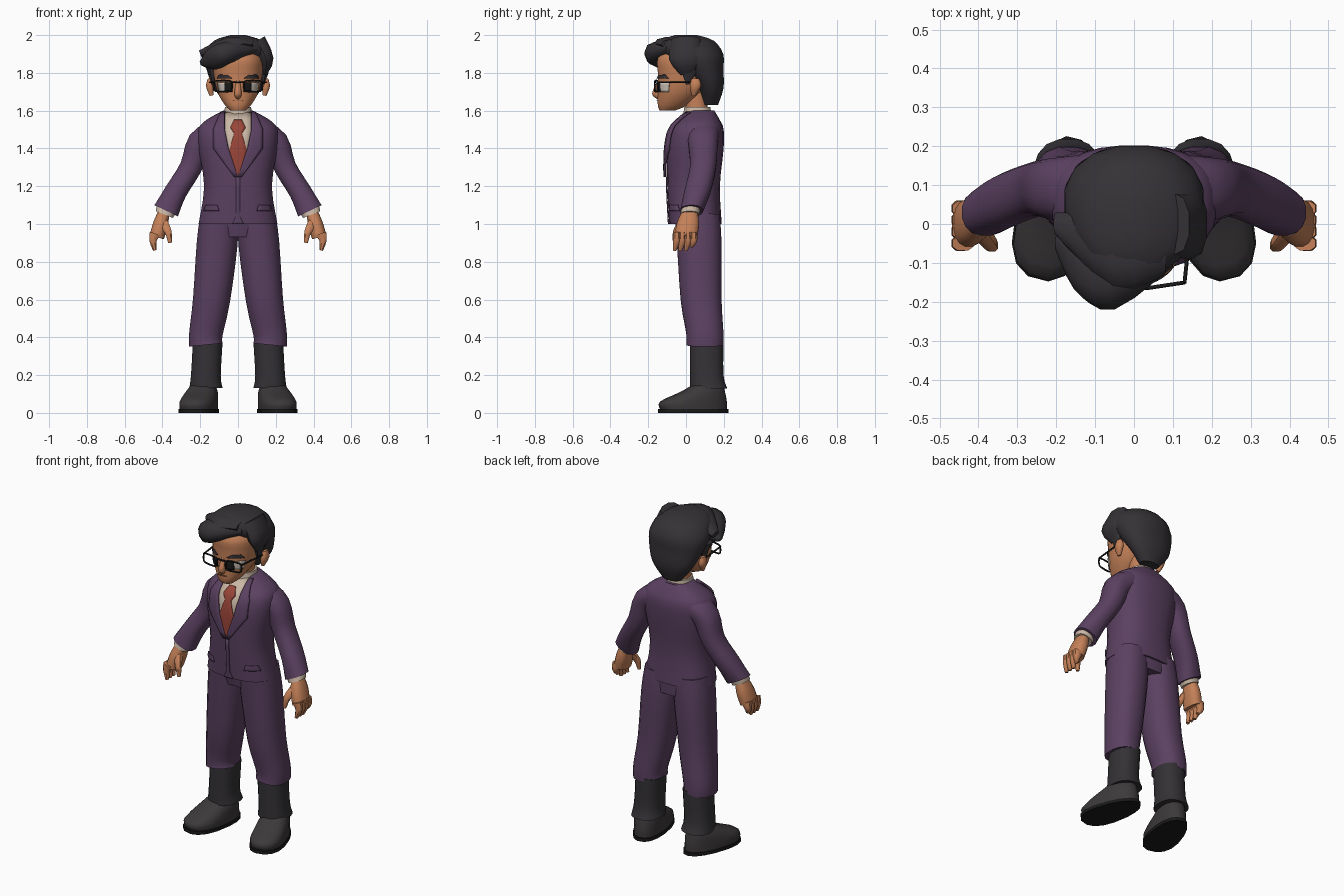
import bpy, bmesh, math
from mathutils import Matrix, Vector

if "Cube" in bpy.data.objects:
    bpy.data.objects.remove(bpy.data.objects["Cube"])


def material(name, *colour):
    mat = bpy.data.materials.new(name)
    mat.use_nodes = True
    mat.diffuse_color = (*colour, 1)
    node = next(n for n in mat.node_tree.nodes if n.type == 'BSDF_PRINCIPLED')
    node.inputs["Base Color"].default_value = (*colour, 1)
    return mat


purple = material("suit purple", .105, .053, .12)
skin = material("warm skin", .56, .22, .1)
cream = material("shirt cream", .6, .48, .38)
red = material("tie red", .32, .06, .04)
charcoal = material("hair charcoal", .036, .032, .037)
sock_grey = material("sock grey", .034, .031, .035)
shoe_grey = material("shoe grey", .046, .041, .044)
black = material("black", .01, .01, .01)
white = material("eye white", .62, .55, .48)
lip = material("lip brown", .33, .11, .05)

parts = []


def finish(name, bm, mat, mirror):
    bmesh.ops.recalc_face_normals(bm, faces=bm.faces)
    mesh = bpy.data.meshes.new(name)
    bm.to_mesh(mesh)
    bm.free()
    mesh.materials.append(mat)
    obj = bpy.data.objects.new(name, mesh)
    bpy.context.collection.objects.link(obj)
    if mirror:
        obj.modifiers.new("mirror", 'MIRROR').use_axis[0] = True
    parts.append(obj)
    return obj


def power(value, exponent):
    return math.copysign(abs(value) ** exponent, value)


def smooth(keys, steps=3):
    """Flowing in-between rings through a few key rings."""
    keys = [Vector(key) for key in keys]
    rings = []
    for i in range(len(keys) - 1):
        before, start, end, after = (keys[max(0, min(k, len(keys) - 1))]
                                     for k in range(i - 1, i + 3))
        leave, arrive = (end - before) / 2, (after - start) / 2
        for s in range(steps):
            t = s / steps
            bend = leave * (1 - t) - arrive * t
            mix = start.lerp(end, t * t * (3 - 2 * t))
            rings.append(mix + bend * t * (1 - t))
    return rings + [keys[-1]]


def loft(name, keys, mat, sides=16, square=.85, mirror=False, taper=0, place=Matrix()):
    """Skin rounded rings along a path; each key is x, y, z, x radius, y radius."""
    bm = bmesh.new()
    rings = smooth(keys)
    rows = []
    for k, (x, y, z, rx, ry) in enumerate(rings):
        along = rings[min(k + 1, len(rings) - 1)] - rings[max(k - 1, 0)]
        turn = Matrix.Rotation(math.atan2(along[0], along[2]), 3, 'Y')
        row = []
        for i in range(sides):
            angle = math.tau * (i + .5) / sides
            c, s = power(math.cos(angle), square), power(math.sin(angle), square)
            offset = turn @ Vector((rx * c * (1 - taper * s), ry * s, 0))
            row.append(bm.verts.new(place @ (Vector((x, y, z)) + offset)))
        rows.append(row)
    for low, high in zip(rows, rows[1:]):
        for i in range(sides):
            j = (i + 1) % sides
            bm.faces.new((low[i], low[j], high[j], high[i]))
    bm.faces.new(rows[0])
    bm.faces.new(rows[-1])
    finish(name, bm, mat, mirror)


def front(rings, square, x, z):
    """The y of a lofted body's front surface at x, z."""
    low, high = next((a, b) for a, b in zip(rings, rings[1:]) if z <= b[2])
    ring = low.lerp(high, (z - low[2]) / (high[2] - low[2]))
    reach = max(0, 1 - abs(x / ring[3]) ** (2 / square))
    return ring[1] - ring[4] * reach ** (square / 2)


def plate(name, body, rows, mat, lift, thickness=.006, mirror=False, steps=4):
    """A thin panel hugging a body's front; rows give z, middle x, half width."""
    bm = bmesh.new()
    rows = [Vector(row) for row in rows]
    levels = [a.lerp(b, s / steps) for a, b in zip(rows, rows[1:]) for s in range(steps)]
    grid = []
    for z, middle, half in levels + [rows[-1]]:
        across = [middle + half * (2 * i / steps - 1) for i in range(steps + 1)]
        grid.append([bm.verts.new((x, front(*body, x, z) - lift, z)) for x in across])
    for a, b in zip(grid, grid[1:]):
        for i in range(steps):
            bm.faces.new((a[i], a[i + 1], b[i + 1], b[i]))
    solid = finish(name, bm, mat, mirror).modifiers.new("thickness", 'SOLIDIFY')
    solid.thickness, solid.offset = thickness, 0


def wire(name, points, cyclic=False):
    curve = bpy.data.curves.new(name, 'CURVE')
    curve.dimensions = '3D'
    curve.bevel_depth, curve.bevel_resolution = .005, 1
    spline = curve.splines.new('POLY')
    spline.points.add(len(points) - 1)
    for point, place in zip(spline.points, points):
        point.co = (*place, 1)
    spline.use_cyclic_u = cyclic
    curve.materials.append(black)
    bpy.context.collection.objects.link(bpy.data.objects.new(name, curve))


# Shoes and socks
turn_out = Matrix.Translation((.2, .04, 0)) @ Matrix.Rotation(.25, 4, 'Z')
loft("sole", [(0, 0, 0, .095, .19), (0, 0, .02, .095, .19)], black,
     mirror=True, taper=.15, place=turn_out)
loft("shoe", [(0, 0, .02, .09, .18), (0, 0, .06, .09, .18), (0, .05, .11, .08, .12),
              (0, .08, .15, .06, .08)], shoe_grey, mirror=True, taper=.15, place=turn_out)
loft("sock", [(.17, .12, .13, .09, .1), (.17, .11, .2, .08, .09), (.16, .11, .38, .08, .09)],
     sock_grey, mirror=True)

# Trousers
loft("trouser_leg", [(.17, .1, .36, .09, .1), (.17, .1, .42, .09, .1), (.14, .08, .6, .1, .11),
                     (.11, .07, .9, .11, .12), (.1, .06, 1.05, .1, .12)], purple, mirror=True)
loft("trouser_seat", [(0, .07, .93, .15, .11), (0, .06, 1.05, .2, .12)], purple)

# Jacket, shirt and tie
jacket = [(0, .05, 1, .21, .14), (0, .04, 1.2, .18, .14), (0, .05, 1.4, .21, .15),
          (0, .06, 1.5, .21, .14), (0, .07, 1.55, .17, .11), (0, .08, 1.6, .08, .07)]
torso = (smooth(jacket), .8)
loft("jacket", jacket, purple, sides=28, square=.8)
loft("shirt_collar", [(0, .06, 1.55, .08, .08), (0, .06, 1.62, .07, .07)], cream)
plate("shirt_front", torso, [(1.59, 0, .08), (1.45, 0, .07), (1.25, 0, .01)], cream, .004)
plate("tie", torso, [(1.55, 0, .02), (1.51, 0, .04), (1.48, 0, .02), (1.38, 0, .05),
                     (1.25, 0, .01)], red, .01)
plate("lapel", torso, [(1.59, .08, .01), (1.5, .1, .03), (1.4, .09, .04), (1.25, .01, .01)],
      purple, .012, .014, mirror=True)
plate("front_edge", torso, [(1.25, 0, .01), (1.04, 0, .01), (1, 0, .03)], purple, .003)
plate("pocket_flap", torso, [(1.1, .14, .03), (1.07, .14, .04)], purple, .006, mirror=True)

# Sleeves and cuffs
loft("sleeve", [(.12, .09, 1.48, .07, .09), (.2, .09, 1.43, .07, .08), (.25, .09, 1.3, .06, .07),
                (.33, .06, 1.17, .06, .07), (.38, .03, 1.07, .07, .06)], purple, mirror=True)
loft("cuff", [(.37, .03, 1.1, .06, .05), (.39, .02, 1.05, .05, .05)], cream, mirror=True)

# Hands
loft("palm", [(.39, .02, 1.07, .03, .04), (.41, .01, 1, .04, .06), (.43, 0, .93, .04, .06)],
     skin, mirror=True)
for i, label in enumerate(("little", "ring", "middle", "index")):
    y, tip = .04 - .03 * i, .88 if label == "little" else .86
    loft(label + "_finger", [(.44, y, .95, .03, .02), (.45, y, .91, .02, .02),
                             (.44, y - .01, tip, .01, .01)], skin, sides=8, mirror=True)
loft("thumb", [(.4, -.01, 1.01, .03, .03), (.37, -.05, .96, .02, .02),
               (.36, -.06, .9, .01, .01)], skin, sides=8, mirror=True)

# Head and face
skull = [(0, -.1, 1.6, .04, .04), (0, -.07, 1.63, .07, .08), (0, -.03, 1.7, .11, .12),
         (0, 0, 1.8, .13, .15), (0, 0, 1.88, .13, .15), (0, .02, 1.95, .08, .1)]
head = (smooth(skull), .88)
loft("head", skull, skin, sides=24, square=.88)
loft("neck", [(0, .06, 1.55, .06, .06), (0, .05, 1.7, .06, .06)], skin)
loft("nose", [(0, -.13, 1.66, .01, .02), (0, -.15, 1.69, .02, .03), (0, -.14, 1.76, .01, .01)],
     skin, sides=10)
loft("ear", [(.14, .04, 1.68, .01, .01), (.15, .05, 1.73, .02, .03), (.15, .05, 1.77, .01, .02)],
     skin, sides=10, mirror=True)
plate("eye_white", head, [(1.75, .07, .04), (1.7, .07, .03)], white, .003, mirror=True)
plate("iris", head, [(1.75, .05, .02), (1.7, .05, .02)], black, .006, mirror=True)
plate("eyebrow", head, [(1.79, .08, .02), (1.77, .07, .04)], charcoal, .005, mirror=True)
plate("mouth", head, [(1.655, 0, .03), (1.65, 0, .02)], lip, .003)

# Glasses
for label, side in (("left", 1), ("right", -1)):
    rim = []
    for i in range(12):
        angle = math.tau * i / 12
        x = .08 + .05 * power(math.cos(angle), .5)
        rim.append((side * x, .15 * x - .17, 1.73 + .03 * power(math.sin(angle), .5)))
    wire(label + "_glasses_rim", rim, cyclic=True)
    wire(label + "_glasses_temple", [(side * .13, -.15, 1.75), (side * .15, .04, 1.75)])
wire("glasses_bridge", [(-.03, -.16, 1.75), (.03, -.16, 1.75)])

# Hair: a cap behind the face, then swept locks
loft("hair_cap", [(0, .13, 1.63, .06, .04), (0, .13, 1.72, .13, .07), (0, .09, 1.82, .17, .11),
                  (0, .04, 1.9, .18, .16), (0, .01, 1.97, .13, .14), (0, 0, 2, .04, .06)],
     charcoal, square=.92)
loft("fringe", [(.1, -.05, 1.93, .03, .06), (-.05, -.13, 1.91, .06, .09),
                (-.14, -.1, 1.87, .06, .08), (-.2, -.05, 1.85, .01, .02)], charcoal, sides=10)
loft("top_quiff", [(.08, -.05, 1.95, .03, .08), (-.05, -.07, 1.95, .04, .1),
                   (-.2, 0, 1.9, .02, .03)], charcoal, sides=10)
loft("side_sweep", [(.14, 0, 1.79, .01, .03), (.15, 0, 1.87, .04, .09), (.1, 0, 1.97, .05, .08)],
     charcoal, sides=10)
loft("sideburn", [(.13, .01, 1.74, .01, .01), (.14, .02, 1.84, .03, .06)], charcoal,
     sides=8, mirror=True)

# Smooth shading with crisp edges
bpy.ops.object.select_all(action='DESELECT')
for obj in parts:
    obj.select_set(True)
bpy.context.view_layer.objects.active = parts[0]
bpy.ops.object.shade_smooth_by_angle(angle=math.radians(45))
